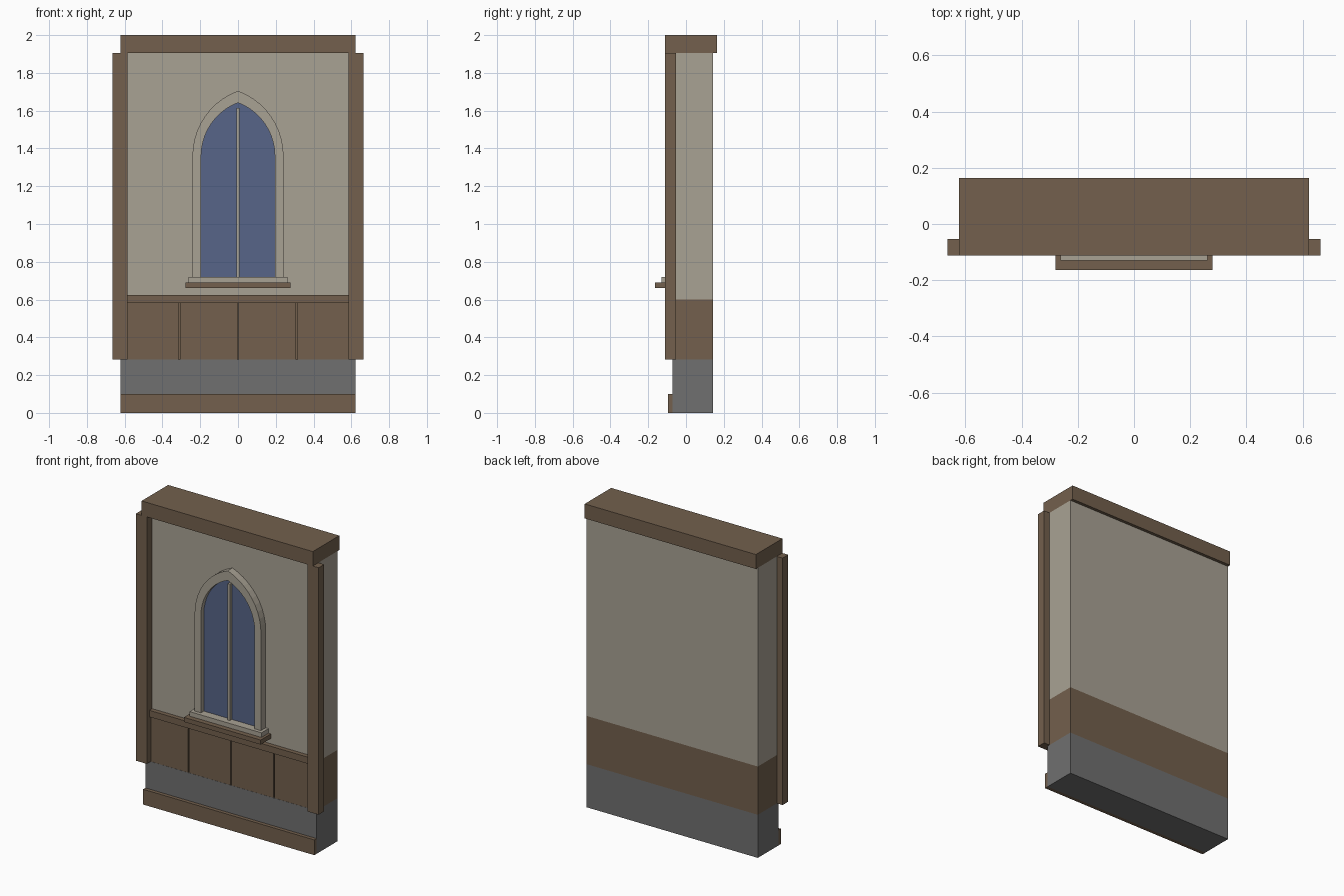
import bpy, bmesh, math

if "Cube" in bpy.data.objects:
    bpy.data.objects.remove(bpy.data.objects["Cube"])


def material(name, rgb):
    m = bpy.data.materials.new(name)
    lin = [c / 12.92 if c <= 0.04045 else ((c + 0.055) / 1.055) ** 2.4
           for c in (v / 255 for v in rgb)]
    m.diffuse_color = (*lin, 1)
    m.use_nodes = True
    m.node_tree.nodes["Principled BSDF"].inputs["Base Color"].default_value = m.diffuse_color
    return m


PLASTER = material("plaster", (169, 162, 148))
WOOD = material("brown wood", (115, 96, 77))
STONE = material("grey stone", (112, 112, 112))
GLASS = material("blue glass", (87, 101, 136))


def finish(name, bm, mat):
    bmesh.ops.recalc_face_normals(bm, faces=bm.faces)
    me = bpy.data.meshes.new(name)
    bm.to_mesh(me)
    bm.free()
    me.materials.append(mat)
    ob = bpy.data.objects.new(name, me)
    bpy.context.collection.objects.link(ob)
    return ob


def box(name, mat, x0, x1, y0, y1, z0, z1):
    bm = bmesh.new()
    bmesh.ops.create_cube(bm, size=1)
    for v in bm.verts:
        v.co = (x0 if v.co.x < 0 else x1,
                y0 if v.co.y < 0 else y1,
                z0 if v.co.z < 0 else z1)
    return finish(name, bm, mat)


def arch(half, rise, base, spring, n=10):
    """Pointed arch outline, from bottom right over the apex to bottom left."""
    r = (half ** 2 + rise ** 2) / (2 * half)
    end = math.atan2(rise, r - half)
    right = [(half, base)]
    right += [(half - r + r * math.cos(end * i / n), spring + r * math.sin(end * i / n))
              for i in range(n + 1)]
    return right + [(-x, z) for x, z in reversed(right[:-1])]


def extrude(name, mat, bm, faces, depth):
    ret = bmesh.ops.extrude_face_region(bm, geom=faces)
    for v in ret["geom"]:
        if isinstance(v, bmesh.types.BMVert):
            v.co.y += depth
    # the extrusion may drop the starting faces: make sure the front is closed
    edges = [e for e in bm.edges if e.is_boundary]
    if edges:
        bmesh.ops.holes_fill(bm, edges=edges, sides=0)
    return finish(name, bm, mat)


# wall body: stone base, wood wainscot band, plaster above
W, BACK, FRONT = 0.622, 0.143, -0.057
box("stone_base", STONE, -W, W, -0.072, BACK, 0, 0.283)
box("wainscot_core", WOOD, -W, W, FRONT, BACK, 0.283, 0.6)
box("plaster_wall", PLASTER, -W, W, FRONT, BACK, 0.6, 1.905)

# horizontal timbers
box("plinth_board", WOOD, -W, W, -0.096, -0.072, 0, 0.1)
box("top_beam", WOOD, -W, W, -0.112, 0.163, 1.905, 2.0)
box("wainscot_rail", WOOD, -0.586, 0.586, -0.086, FRONT, 0.582, 0.625)

# wainscot boards with narrow gaps
for i in range(4):
    x = -W + i * W / 2
    box("wainscot_board", WOOD, x + 0.003, x + W / 2 - 0.003, -0.071, FRONT, 0.283, 0.582)

# corner posts
for s in (-1, 1):
    a, b = sorted((s * 0.584, s * 0.664))
    box("corner_post", WOOD, a, b, -0.112, -0.054, 0.283, 1.905)

# window sill in two steps
box("lower_sill", WOOD, -0.279, 0.279, -0.163, FRONT, 0.66, 0.69)
box("upper_sill", PLASTER, -0.261, 0.261, -0.13, FRONT, 0.69, 0.72)

# pointed window surround
outer = arch(0.241, 0.345, 0.72, 1.36)
inner = arch(0.195, 0.282, 0.72, 1.36)
bm = bmesh.new()
vo = [bm.verts.new((x, -0.106, z)) for x, z in outer]
vi = [bm.verts.new((x, -0.106, z)) for x, z in inner]
strip = [bm.faces.new((vo[i], vo[i + 1], vi[i + 1], vi[i])) for i in range(len(vo) - 1)]
extrude("window_surround", PLASTER, bm, strip, 0.049)

# glass pane and centre mullion
bm = bmesh.new()
pane = bm.faces.new([bm.verts.new((x, -0.076, z)) for x, z in inner])
extrude("window_glass", GLASS, bm, [pane], 0.019)
box("window_mullion", PLASTER, -0.008, 0.008, -0.097, -0.07, 0.72, 1.615)
